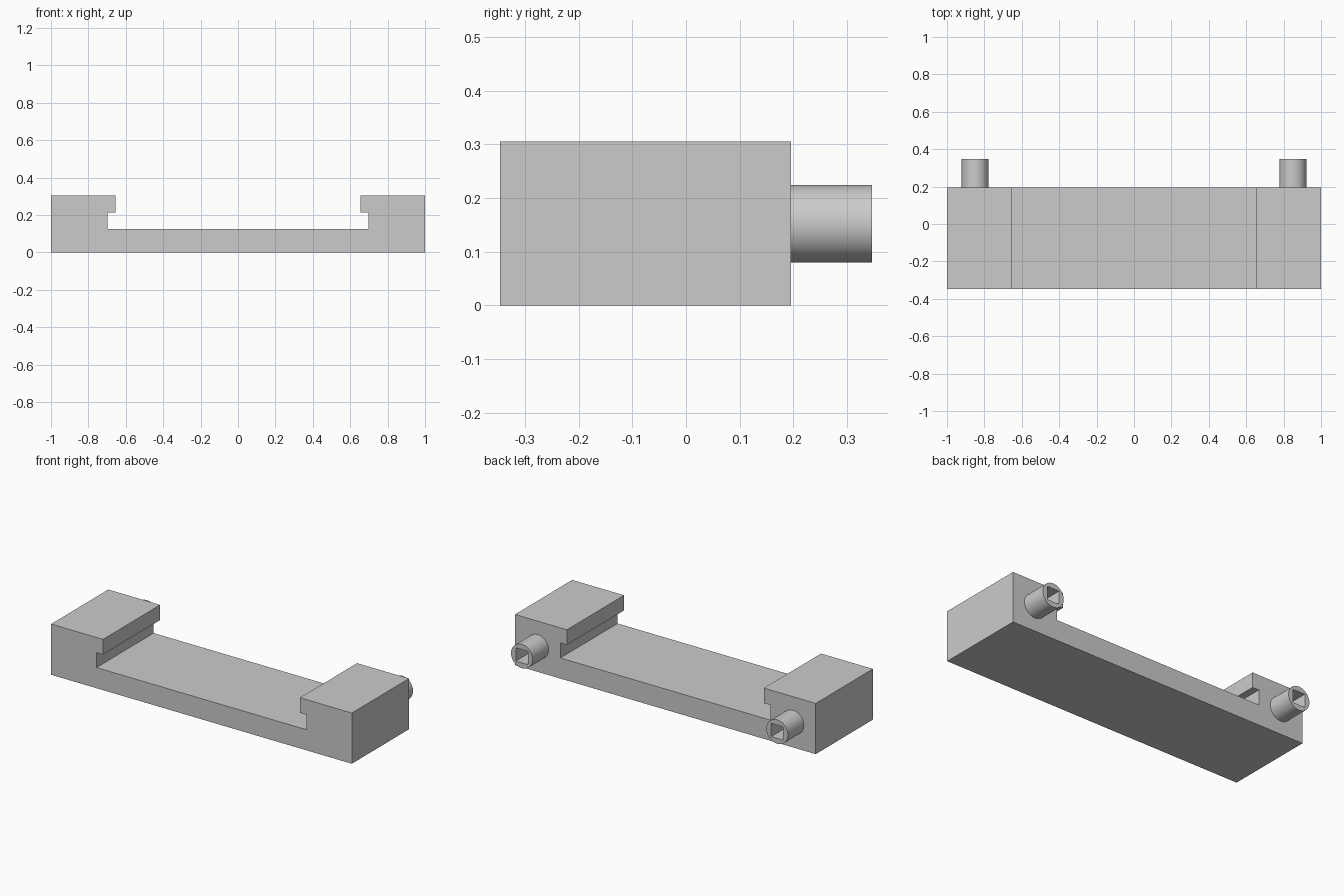
import bpy
import math

cube = bpy.data.objects.get("Cube")
if cube:
    bpy.data.objects.remove(cube, do_unlink=True)

grey = bpy.data.materials.new("plain grey")
grey.use_nodes = True
colour = (0.6, 0.6, 0.6, 1)
grey.diffuse_color = colour
grey.node_tree.nodes["Principled BSDF"].inputs["Base Color"].default_value = colour

FRONT, BACK, PEG_END = -0.347, 0.196, 0.347
PEG_X, PEG_Z, PEG_R, SOCKET = 0.849, 0.152, 0.072, 0.08


def extrude_profile(name, profile, y0, y1):
    """Extrude an x-z outline from y0 to y1."""
    n = len(profile)
    verts = [(x, y, z) for y in (y0, y1) for x, z in profile]
    faces = [tuple(range(n)), tuple(reversed(range(n, 2 * n)))]
    faces += [(i, i + n, (i + 1) % n + n, (i + 1) % n) for i in range(n)]
    mesh = bpy.data.meshes.new(name)
    mesh.from_pydata(verts, [], faces)
    mesh.materials.append(grey)
    obj = bpy.data.objects.new(name, mesh)
    bpy.context.collection.objects.link(obj)
    return obj


# Tray with an undercut rail along each end
half = [(1, 0), (1, 0.305), (0.655, 0.305), (0.655, 0.214),
        (0.698, 0.214), (0.698, 0.124)]
outline = half + [(-x, z) for x, z in reversed(half)]
extrude_profile("slotted_tray", outline, FRONT, BACK)

# Round pegs with square sockets on the back
for side, sign in (("left", 1), ("right", -1)):
    cx, length = sign * PEG_X, PEG_END - BACK
    mid = (cx, (PEG_END + BACK) / 2, PEG_Z)
    bpy.ops.mesh.primitive_cylinder_add(vertices=64, radius=PEG_R, depth=length,
                                        location=mid, rotation=(math.pi / 2, 0, 0))
    peg = bpy.context.object
    peg.name = side + "_peg"
    peg.data.materials.append(grey)
    bpy.ops.object.shade_smooth_by_angle(angle=math.radians(30))

    s = SOCKET / 2
    square = [(cx + a * s, PEG_Z + b * s) for a, b in ((-1, -1), (1, -1), (1, 1), (-1, 1))]
    cutter = extrude_profile(side + "_socket_cutter", square, BACK - 0.05, PEG_END + 0.05)
    cutter.hide_render = True
    cutter.hide_viewport = True
    cut = peg.modifiers.new("square socket", 'BOOLEAN')
    cut.operation = 'DIFFERENCE'
    cut.solver = 'EXACT'
    cut.object = cutter
